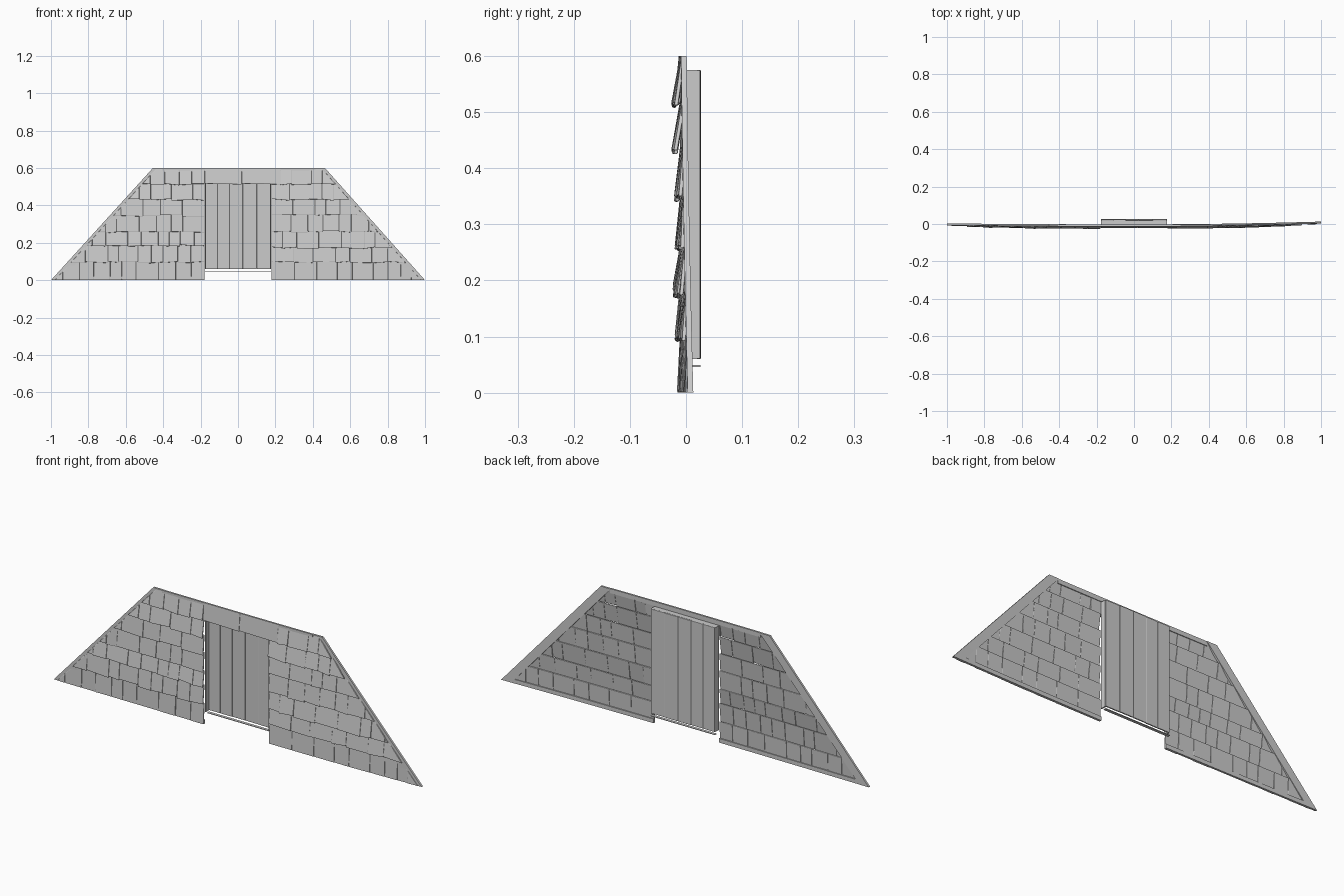
import bpy, bmesh, math, random
from mathutils import Vector

if "Cube" in bpy.data.objects:
    bpy.data.objects.remove(bpy.data.objects["Cube"])

random.seed(4)
W, H = 1.0, 0.6            # half width at the base, wall height
TOP_L, TOP_R = -0.455, 0.465
DOOR = 0.178               # half width of the doorway


def left_edge(z):
    return -W + (TOP_L + W) * z / H


def right_edge(z):
    return W + (TOP_R - W) * z / H


def warp(co):
    # the wall bows slightly backwards towards its ends
    co.y += (0.015 if co.x > 0 else 0.005) * co.x ** 2


def prism(bm, front, depth):
    """Closed slab from four front corners (x, y, z), extended to +y."""
    f = [bm.verts.new(p) for p in front]
    b = [bm.verts.new((p[0], p[1] + depth, p[2])) for p in front]
    bm.faces.new(f)
    bm.faces.new(b[::-1])
    n = len(f)
    for i in range(n):
        bm.faces.new((f[i], b[i], b[(i + 1) % n], f[(i + 1) % n]))


def clip(bm, co, no):
    """Cut away the side the normal points to and cap the cut."""
    geom = bm.verts[:] + bm.edges[:] + bm.faces[:]
    if not geom:
        return
    bmesh.ops.bisect_plane(bm, geom=geom, plane_co=co, plane_no=no, clear_outer=True)
    edges = [e for e in bm.edges if e.is_boundary]
    if edges:
        bmesh.ops.holes_fill(bm, edges=edges, sides=0)


def finish(bm, name, bevel=0.0, bend=True):
    if bend:
        for v in bm.verts:
            warp(v.co)
    bmesh.ops.recalc_face_normals(bm, faces=bm.faces[:])
    me = bpy.data.meshes.new(name)
    bm.to_mesh(me)
    bm.free()
    ob = bpy.data.objects.new(name, me)
    bpy.context.collection.objects.link(ob)
    if bevel:
        m = ob.modifiers.new("worn_edges", 'BEVEL')
        m.width = bevel
        m.segments = 2
        m.limit_method = 'ANGLE'
    return ob


def add_shingle(target, x0, x1, z0, z1, y0, y1, depth):
    """One tilted shingle, trimmed to the sloping ends of the wall."""
    bm = bmesh.new()
    j = lambda a: random.uniform(-a, a)
    dz = 0.005 if z0 > 0 else 0
    prism(bm, [(x0, y0 + j(.002), z0 + j(dz)), (x1, y0 + j(.002), z0 + j(dz)),
               (x1, y1, z1), (x0, y1, z1)], depth)
    inset = 0.02
    clip(bm, (-W + inset, 0, 0), Vector((-H, 0, TOP_L + W)).normalized())
    clip(bm, (W - inset, 0, 0), Vector((H, 0, W - TOP_R)).normalized())
    me = bpy.data.meshes.new("tmp")
    bm.to_mesh(me)
    bm.free()
    target.from_mesh(me)
    bpy.data.meshes.remove(me)


# Shingle courses on each side of the doorway
left_rows = [0, 0.095, 0.185, 0.255, 0.345, 0.43, 0.512]
right_rows = [0, 0.095, 0.172, 0.258, 0.348, 0.43, 0.512]
lips = [-0.015, -0.020, -0.023, -0.020, -0.021, -0.026, -0.026]
for name, rows, side in (("left_shingles", left_rows, -1), ("right_shingles", right_rows, 1)):
    bm = bmesh.new()
    for r, z0 in enumerate(rows):
        last = r == len(rows) - 1
        z1 = H if last else rows[r + 1] + 0.008
        end = -left_edge(z0) if side < 0 else right_edge(z0)
        x = DOOR + (0.05 if last and side > 0 else 0)
        while x < end - 0.01:
            w = random.uniform(0.055, 0.125)
            x2 = min(x + w, end)
            if end - x2 < 0.03:
                x2 = end
            a, b = sorted((side * x, side * x2))
            add_shingle(bm, a, b, z0, z1, lips[r], -0.011, 0.007)
            x = x2
    finish(bm, name, 0.003)

# Plain lintel above the door
bm = bmesh.new()
for a, b in ((-0.178, 0.02), (0.02, 0.228)):
    prism(bm, [(a, -0.021, 0.516), (b, -0.021, 0.512), (b, -0.013, H), (a, -0.013, H)], 0.008)
finish(bm, "lintel", 0.002)

# Flat rim round the wall outline, seen mostly from the back
bm = bmesh.new()
N = 8
for edge, s in ((left_edge, 1), (right_edge, -1)):
    for i in range(N):
        za, zb = H * i / N, H * (i + 1) / N
        pts = [(edge(za), -0.012, za), (edge(za) + s * 0.055, -0.012, za),
               (edge(zb) + s * 0.055, -0.012, zb), (edge(zb), -0.012, zb)]
        prism(bm, pts, 0.01)
for i in range(N):
    a, b = [TOP_L + 0.05 + (TOP_R - TOP_L - 0.1) * k / N for k in (i, i + 1)]
    prism(bm, [(a, -0.013, 0.578), (b, -0.013, 0.578), (b, -0.013, H), (a, -0.013, H)], 0.009)
    for s in (-1, 1):
        a, b = sorted(s * (DOOR + (0.95 - DOOR) * k / N) for k in (i, i + 1))
        prism(bm, [(a, -0.012, 0), (b, -0.012, 0), (b, -0.012, 0.02), (a, -0.012, 0.02)], 0.01)
finish(bm, "back_rim")

# Door planks, set back behind the wall
bm = bmesh.new()
cuts = [-0.174, -0.11, -0.045, 0.025, 0.10, 0.174]
for a, b in zip(cuts, cuts[1:]):
    y = 0.019 + random.uniform(-0.001, 0.001)
    prism(bm, [(a, y, 0.06), (b, y, 0.06), (b, y, 0.575), (a, y, 0.575)], 0.007)
finish(bm, "door_planks", 0.002, False)

# Door surround: two jambs and a head joining the planks to the wall
bm = bmesh.new()
for s in (-1, 1):
    a, b = sorted((s * 0.170, s * 0.176))
    prism(bm, [(a, -0.006, 0.06), (b, -0.006, 0.06), (b, -0.006, 0.575), (a, -0.006, 0.575)], 0.026)
prism(bm, [(-0.174, -0.006, 0.57), (0.174, -0.006, 0.57), (0.174, -0.006, 0.575),
           (-0.174, -0.006, 0.575)], 0.026)
finish(bm, "door_surround", 0, False)

# Thin sill strip just under the door
bm = bmesh.new()
prism(bm, [(-0.176, 0.012, 0.046), (0.176, 0.012, 0.046), (0.176, 0.012, 0.049),
           (-0.176, 0.012, 0.049)], 0.014)
finish(bm, "door_sill", 0, False)
